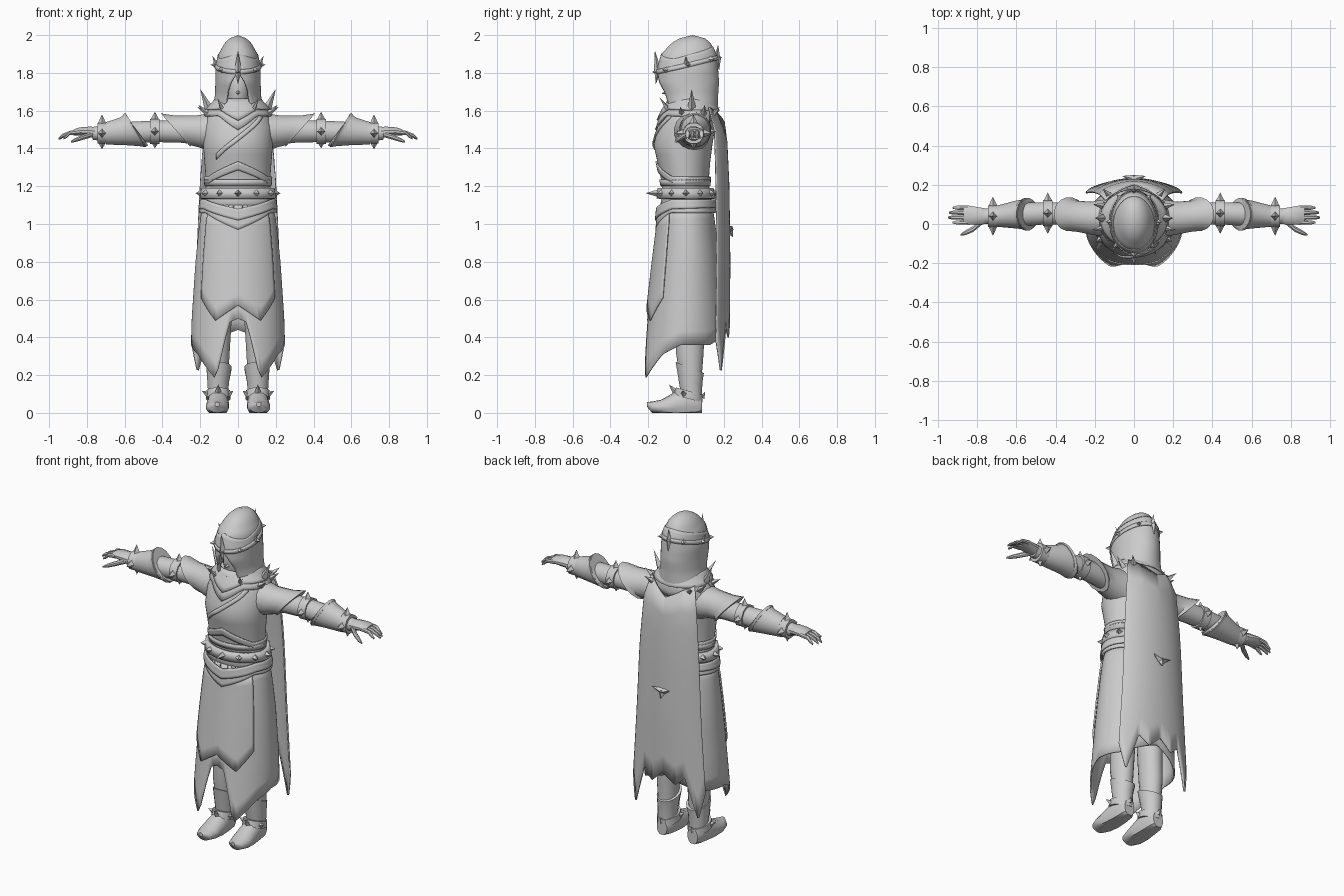
import bpy, bmesh, math
from mathutils import Vector

MAT = bpy.data.materials.new("plain_grey")
MAT.diffuse_color = (0.6, 0.6, 0.6, 1)


def finish(name, bm, smooth=True, thick=0, recalc=True):
    bmesh.ops.remove_doubles(bm, verts=bm.verts, dist=1e-4)
    if recalc:
        bmesh.ops.recalc_face_normals(bm, faces=bm.faces)
    me = bpy.data.meshes.new(name)
    bm.to_mesh(me)
    bm.free()
    ob = bpy.data.objects.new(name, me)
    bpy.context.collection.objects.link(ob)
    me.materials.append(MAT)
    if thick:
        m = ob.modifiers.new("thickness", "SOLIDIFY")
        m.thickness, m.offset = thick, -1
    if smooth:
        bpy.ops.object.select_all(action="DESELECT")
        ob.select_set(True)
        bpy.context.view_layer.objects.active = ob
        bpy.ops.object.shade_smooth_by_angle(angle=math.radians(35))
    return ob


def pw(t, table):
    """Piecewise linear lookup; each row is (key, values...)."""
    table = sorted(table)
    t = min(max(t, table[0][0]), table[-1][0])
    for a, b in zip(table, table[1:]):
        if t <= b[0]:
            f = (t - a[0]) / (b[0] - a[0])
            return [p + (q - p) * f for p, q in zip(a[1:], b[1:])]


def edge(*rows):
    """Hem height by absolute angle from the front."""
    return lambda d: pw(min(abs(d), 360 - abs(d)), rows)[0]


def on(prof, d, z, off=0):
    """Point on an elliptical profile at angle d (0 = front, 90 = +x)."""
    rx, yf, yb = pw(z, prof)
    a = math.radians(d)
    return Vector(((rx + off) * math.sin(a),
                   (yf + yb) / 2 - ((yb - yf) / 2 + off) * math.cos(a), z))


def wrap(name, prof, top, bot, off=0, d0=0, d1=360, n=48, rows=4, thick=0.008, gap=None):
    """Sheet of cloth wrapped around a profile between two hem lines."""
    bm = bmesh.new()
    top = top if callable(top) else (lambda d, v=top: v)
    bot = bot if callable(bot) else (lambda d, v=bot: v)
    grid = []
    for i in range(rows + 1):
        row = []
        for k in range(n + 1):
            d = d0 + (d1 - d0) * k / n
            z = top(d) + (bot(d) - top(d)) * i / rows
            if gap:
                g = gap(z)
                d = g + (360 - 2 * g) * k / n
            row.append(bm.verts.new(on(prof, d, z, off)))
        grid.append(row)
    for i in range(rows):
        for k in range(n):
            bm.faces.new((grid[i][k], grid[i + 1][k], grid[i + 1][k + 1], grid[i][k + 1]))
    return finish(name, bm, thick=thick, recalc=False)


def loft(name, axis, secs, s=1, n=12, floor=False):
    """Closed loft along an axis; rows are (pos, c1, c2, r1, r2[, slant])."""
    bm, rings = bmesh.new(), []
    for p, c1, c2, r1, r2, *sl in secs:
        ring = []
        for k in range(n):
            a = math.tau * (k + 0.5) / n
            co = [c1 + r1 * math.cos(a), c2 + r2 * math.sin(a)]
            co.insert(axis, p + (sl[0] * math.sin(a) if sl else 0))
            if floor:
                co[2] = max(co[2], 0)
            ring.append(bm.verts.new((co[0] * s, co[1], co[2])))
        rings.append(ring)
    for a, b in zip(rings, rings[1:]):
        for k in range(n):
            bm.faces.new((a[k], a[(k + 1) % n], b[(k + 1) % n], b[k]))
    bm.faces.new(rings[0])
    bm.faces.new(rings[-1])
    return finish(name, bm)


def spikes(name, items):
    """Four-sided spikes; items are (base, tip, radius)."""
    bm = bmesh.new()
    for p, q, r in items:
        p, q = Vector(p), Vector(q)
        rot = (q - p).to_track_quat("Z", "Y")
        base = [bm.verts.new(p + rot @ Vector((r * math.cos(k * math.pi / 2), r * math.sin(k * math.pi / 2), 0)))
                for k in range(4)]
        tip = bm.verts.new(q)
        bm.faces.new(base)
        for k in range(4):
            bm.faces.new((base[k], base[(k + 1) % 4], tip))
    return finish(name, bm, smooth=False)


# profiles: height, half width, front y, back y
BODY = [(.15, .255, -.25, .21), (.5, .245, -.205, .20), (.8, .225, -.17, .18), (1.0, .205, -.145, .155),
        (1.1, .185, -.135, .14), (1.2, .168, -.125, .12), (1.3, .175, -.145, .125), (1.42, .185, -.172, .14),
        (1.52, .185, -.145, .155), (1.6, .155, -.11, .155), (1.66, .10, -.07, .12)]
HOOD = [(2.0, 0, .035, .035), (1.99, .035, -.02, .09), (1.96, .07, -.075, .13), (1.9, .103, -.13, .16),
        (1.82, .12, -.15, .17), (1.75, .12, -.15, .175), (1.68, .122, -.125, .17), (1.6, .138, -.105, .17)]
CAPE = [(1.62, .17, 0, .165), (1.52, .205, -.03, .215), (1.2, .235, -.04, .23), (.8, .255, -.045, .235),
        (.2, .3, -.045, .23)]

# torso and robe
wrap("torso", BODY, 1.66, 1.08, rows=12)
wrap("robe_skirt", BODY, 1.1, edge((0, .5), (11, .48), (28, .18), (58, .31), (85, .36), (130, .36), (180, .44)),
     n=72, rows=10)
wrap("front_panel", BODY, 1.06, edge((0, .57), (28, .49), (52, .61)), .012, -52, 52, n=26, rows=8)
wrap("upper_sash", BODY, edge((0, 1.08), (60, 1.13), (180, 1.13)), edge((0, 1.02), (60, 1.08), (180, 1.09)), .022)
wrap("lower_sash", BODY, edge((0, 1.05), (60, 1.1), (180, 1.1)), edge((0, .97), (55, 1.06), (180, 1.06)), .014)
wrap("belt", BODY, 1.19, 1.135, .024, rows=1, thick=.02)
wrap("waist_band", BODY, 1.235, 1.2, .01, rows=1)
wrap("bodice_chevron", BODY, edge((0, 1.33), (60, 1.25), (180, 1.25)), edge((0, 1.285), (60, 1.215), (180, 1.215)),
     .01, rows=3)
wrap("robe_lapel", BODY, lambda d: 1.47 + d * .0026, lambda d: 1.44 + d * .0026, .009, -38, 48, n=16, rows=2)
wrap("collar", BODY, 1.655, edge((0, 1.50), (35, 1.575), (90, 1.57), (180, 1.53)), .014)
wrap("neck_roll", BODY, 1.665, edge((0, 1.55), (35, 1.61), (180, 1.6)), .024)

# cape with torn hem and clasp
wrap("cape", CAPE, edge((120, 1.62), (150, 1.59), (180, 1.54)),
     lambda d: pw(d, [(120, .38), (134, .21), (150, .45), (165, .40), (180, .47), (197, .41), (210, .46),
                      (226, .21), (240, .38)])[0], 0, 120, 240, n=48, rows=10)
for s in (-1, 1):
    wrap("cape_shoulder", BODY, 1.63, 1.5, .02, 90 if s > 0 else 225, 135 if s > 0 else 270, n=10)
spikes("cape_clasp", [((0, .23, .97), (s * .06, .245, .99), .022) for s in (-1, 1)] +
       [((0, .228, .97), (0, .25, .93), .025)])

# hood, face and headband
wrap("hood", HOOD, 2.0, 1.6, rows=24, thick=.012,
     gap=lambda z: pw(z, [(1.6, 32), (1.7, 27), (1.76, 16), (1.8, 0), (2, 0)])[0])
loft("head", 2, [(1.56, 0, .03, .06, .07), (1.63, 0, -.01, .055, .075), (1.7, 0, -.01, .07, .095),
                 (1.78, 0, 0, .08, .1), (1.86, 0, .02, .06, .08)], n=20)
spikes("nose", [((0, -.085, 1.70), (0, -.13, 1.69), .02)])
spikes("mouth_guard", [((0, -.10, 1.635), (s * .1, -.09, 1.63), .012) for s in (-1, 1)])
hb = lambda d: 1.843 - .038 * math.cos(math.radians(d))
wrap("headband", HOOD, lambda d: hb(d) + .012, lambda d: hb(d) - .012, .007, rows=1)
wrap("hood_fold", HOOD, lambda d: hb(d) + pw(min(d, 360 - d), [(0, .10), (60, .05), (180, .06)])[0],
     lambda d: hb(d), .003, rows=4, thick=.004)
items = []
for d in (0, 45, 90, 140, 180, 220, 270, 315):
    z = hb(d)
    items.append((on(HOOD, d, z), on(HOOD, d, z, .03), .017))
items += [((0, -.15, 1.81), (0, -.165, 1.92), .02), ((0, -.15, 1.81), (0, -.16, 1.74), .018),
          ((0, .165, 1.88), (0, .17, 1.95), .016), ((0, .17, 1.88), (0, .175, 1.81), .016)]
for s in (-1, 1):
    items.append(((s * .115, 0, 1.845), (s * .135, 0, 1.89), .012))
spikes("headband_spikes", items)

# belt studs and collar spikes
spikes("belt_spikes", [(on(BODY, d, 1.163, .02), on(BODY, d, 1.163, .085 if d == 0 else .05), .02)
                       for d in range(0, 360, 30)])
items = []
for s in (-1, 1):
    items += [((s * .145, .03, 1.59), (s * .2, .03, 1.715), .028), ((s * .15, -.02, 1.58), (s * .215, -.03, 1.62), .02),
              ((s * .15, .09, 1.58), (s * .21, .1, 1.63), .02), ((s * .08, -.09, 1.6), (s * .11, -.14, 1.67), .016),
              ((s * .12, .14, 1.58), (s * .16, .18, 1.62), .02)]
spikes("collar_spikes", items)

for s in (-1, 1):
    # arms, with flared sleeve and bracer cut on a slant
    loft("arm", 0, [(.15, .03, 1.49, .075, .08), (.3, .05, 1.49, .06, .062), (.44, .055, 1.49, .058, .058),
                    (.55, .05, 1.485, .062, .06), (.7, .04, 1.48, .045, .045), (.77, .04, 1.48, .04, .035)], s)
    loft("sleeve", 0, [(.13, .03, 1.485, .1, .105), (.22, .03, 1.49, .085, .085, .01),
                       (.29, .04, 1.495, .08, .08, .04), (.33, .05, 1.497, .087, .09, .08)], s, 16)
    loft("bracer", 0, [(.54, .05, 1.497, .08, .09, .055), (.6, .048, 1.49, .072, .075, .025),
                       (.7, .04, 1.48, .055, .06)], s, 16)
    loft("bracer_trim", 0, [(.535, .05, 1.495, .07, .08, .06), (.545, .05, 1.497, .085, .092, .055),
                            (.56, .05, 1.495, .08, .086, .05)], s, 16)
    for name, x, y, z, r in (("elbow_band", .44, .055, 1.49, .068), ("wrist_band", .72, .04, 1.48, .057)):
        loft(name, 0, [(x - .025, y, z, r, r), (x + .025, y, z, r, r)], s)
        c = Vector((x * s, y, z))
        L = .105 if x < .5 else .10
        spikes(name + "_spikes", [(c + Vector(v) * (r - .01), c + Vector(v) * L, .025) for v in
                                  ((0, 1, 0), (0, -1, 0), (0, 0, 1), (0, 0, -.85))])
    # hands
    loft("palm", 0, [(.73, .04, 1.48, .035, .03), (.78, .04, 1.487, .045, .03), (.84, .045, 1.49, .05, .022),
                     (.87, .045, 1.485, .046, .016)], s)
    for i, tip in enumerate((.925, .95, .945, .925)):
        y = .008 + i * .025
        loft("finger", 0, [(.84, y, 1.488, .013, .013), (.89, y, 1.482, .012, .012),
                           (tip - .02, y, 1.467, .011, .011), (tip, y, 1.452, .005, .006)], s, 8)
    loft("thumb", 0, [(.77, .02, 1.475, .02, .016), (.82, -.025, 1.46, .016, .015),
                      (.86, -.045, 1.445, .013, .012), (.885, -.055, 1.435, .005, .005)], s, 8)
    # legs and pointed boots
    loft("leg", 2, [(.08, .105, .035, .05, .05), (.2, .105, .025, .055, .06), (.32, .105, .02, .062, .075),
                    (.45, .1, .02, .065, .078), (.75, .095, .02, .075, .085)], s, 16)
    loft("shin_cuff", 2, [(.08, .105, .03, .053, .055), (.16, .105, .025, .058, .063),
                          (.24, .1, .02, .068, .076, -.03)], s, 16)
    loft("boot", 1, [(.086, .105, .045, .035, .05), (.06, .105, .05, .05, .07), (0, .105, .055, .055, .085),
                     (-.06, .107, .04, .06, .07), (-.13, .11, .03, .062, .04), (-.18, .11, .03, .045, .03),
                     (-.207, .11, .045, .012, .012)], s, 14, True)
    loft("ankle_band", 2, [(.075, .105, .012, .066, .078, -.02), (.115, .105, .018, .064, .072, -.02)], s, 16)
    spikes("ankle_spikes", [((s * .105, -.055, .11), (s * .105, -.09, .15), .018),
                            ((s * .16, -.01, .1), (s * .19, -.02, .115), .018),
                            ((s * .05, -.01, .1), (s * .025, -.02, .115), .018),
                            ((s * .105, .085, .08), (s * .105, .1, .11), .015)])
